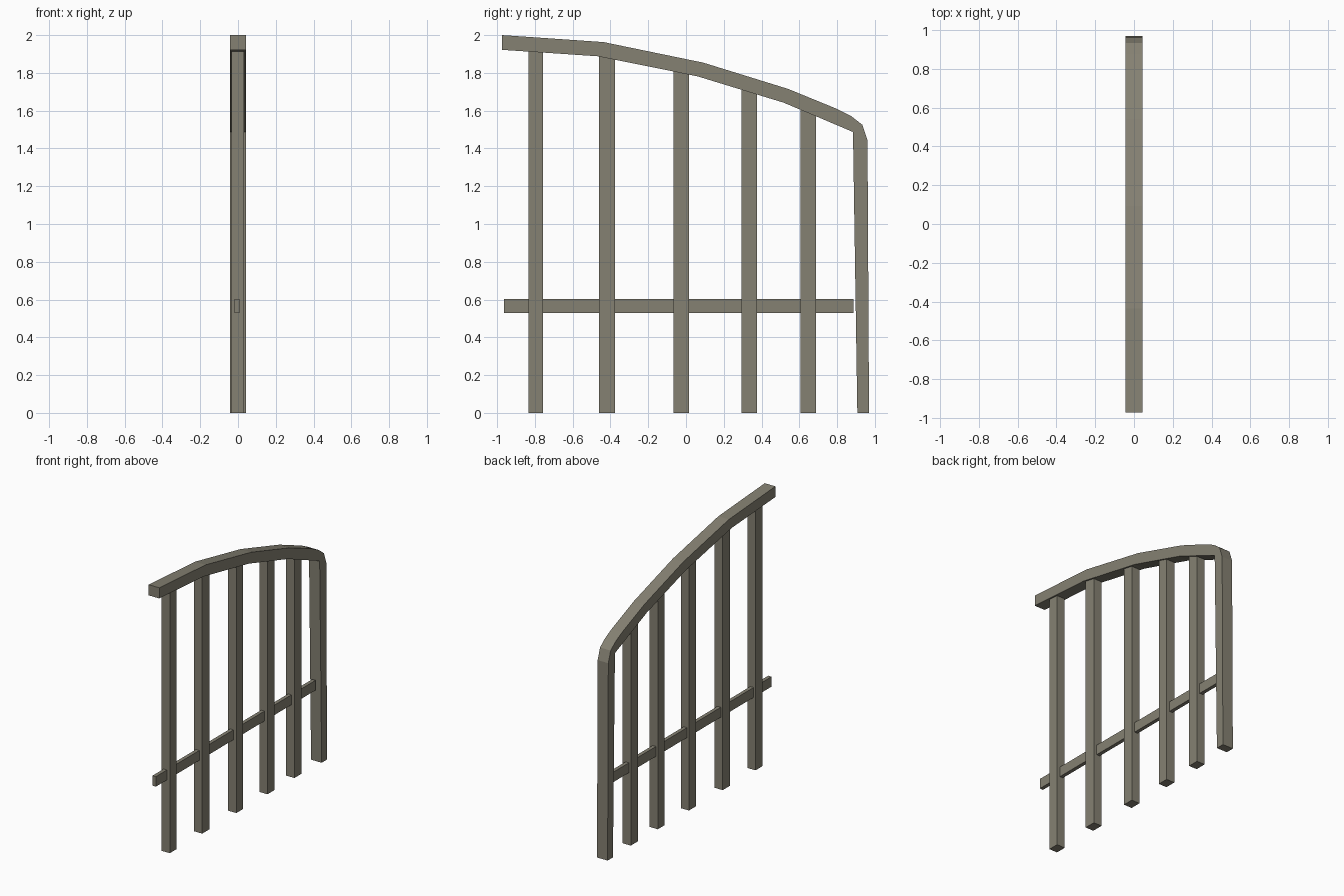
import bpy, bmesh

if "Cube" in bpy.data.objects:
    bpy.data.objects.remove(bpy.data.objects["Cube"])

# Single weathered grey-brown material
mat = bpy.data.materials.new("grey brown wood")
mat.diffuse_color = (0.235, 0.22, 0.17, 1)
mat.use_nodes = True
mat.node_tree.nodes["Principled BSDF"].inputs["Base Color"].default_value = mat.diffuse_color


def extrude_profile(name, pts, x0, x1):
    """Extrude a (y, z) outline between two x positions."""
    bm = bmesh.new()
    face = bm.faces.new([bm.verts.new((x0, y, z)) for y, z in pts])
    ext = bmesh.ops.extrude_face_region(bm, geom=[face])
    verts = [v for v in ext["geom"] if isinstance(v, bmesh.types.BMVert)]
    bmesh.ops.translate(bm, vec=(x1 - x0, 0, 0), verts=verts)
    bmesh.ops.recalc_face_normals(bm, faces=bm.faces)
    me = bpy.data.meshes.new(name)
    bm.to_mesh(me)
    bm.free()
    me.materials.append(mat)
    ob = bpy.data.objects.new(name, me)
    bpy.context.collection.objects.link(ob)
    return ob


# Curved top rail that bends down into the end post
outer = [(-0.973, 2.0), (-0.436, 1.963), (0.092, 1.854), (0.541, 1.715),
         (0.80, 1.609), (0.876, 1.57), (0.934, 1.525), (0.961, 1.443), (0.969, 0)]
inner = [(-0.973, 1.922), (-0.467, 1.888), (0.06, 1.782), (0.515, 1.643),
         (0.63, 1.595), (0.884, 1.487), (0.907, 0)]
extrude_profile("top_rail_and_end_post", outer + inner[::-1], -0.043, 0.043)


def underside(y):
    """Height of the rail underside at y."""
    for (ya, za), (yb, zb) in zip(inner, inner[1:]):
        if ya <= y <= yb:
            return za + (zb - za) * (y - ya) / (yb - ya)


# Upright bars, cut to the slope of the rail
for i, (y0, y1) in enumerate([(-0.835, -0.756), (-0.46, -0.376), (-0.065, 0.015),
                              (0.295, 0.375), (0.607, 0.688)]):
    top0, top1 = underside(y0) + 0.005, underside(y1) + 0.005
    extrude_profile(f"upright_bar_{i + 1}",
                    [(y0, 0), (y1, 0), (y1, top1), (y0, top0)], -0.034, 0.032)

# Thin lower cross rail
extrude_profile("lower_rail", [(-0.963, 0.53), (0.886, 0.53),
                               (0.886, 0.603), (-0.963, 0.603)], -0.019, 0.008)
